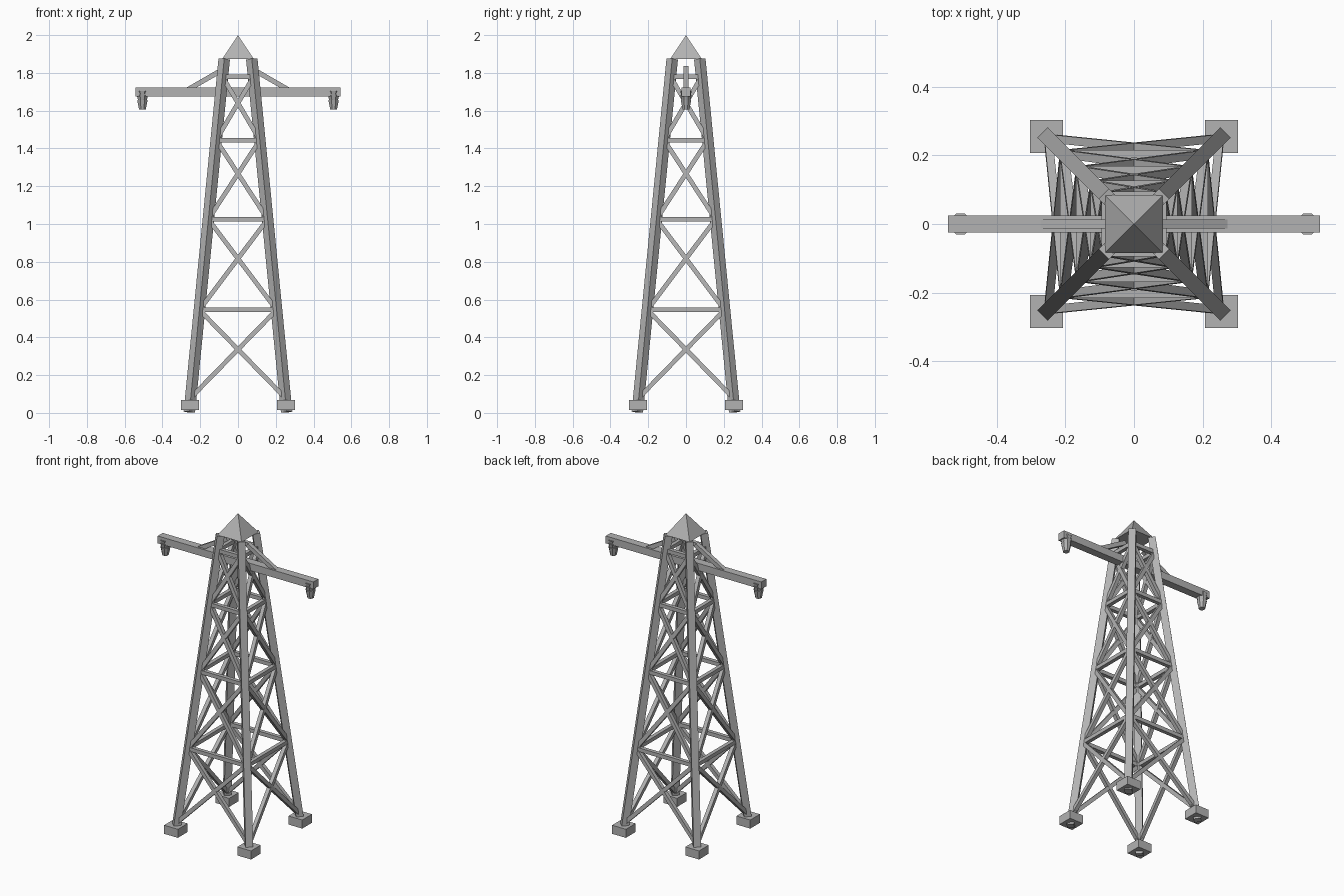
import bpy, bmesh, math
from mathutils import Vector, Matrix

if "Cube" in bpy.data.objects:
    bpy.data.objects.remove(bpy.data.objects["Cube"])

steel = bpy.data.materials.new("steel_grey")
steel.diffuse_color = (0.45, 0.45, 0.45, 1)
steel.use_nodes = True
steel.node_tree.nodes["Principled BSDF"].inputs["Base Color"].default_value = steel.diffuse_color


def finish(name, bm):
    bmesh.ops.recalc_face_normals(bm, faces=bm.faces)
    me = bpy.data.meshes.new(name)
    bm.to_mesh(me)
    bm.free()
    me.materials.append(steel)
    ob = bpy.data.objects.new(name, me)
    bpy.context.collection.objects.link(ob)
    return ob


def box(name, centre, size):
    bm = bmesh.new()
    bmesh.ops.create_cube(bm, size=1, matrix=Matrix.Translation(centre) @ Matrix.Diagonal((*size, 1)))
    return finish(name, bm)


def beam(name, a, b, width, facing):
    """Square bar from a to b with one side turned towards 'facing'."""
    a, b = Vector(a), Vector(b)
    z = (b - a).normalized()
    x = Vector(facing)
    x = (x - z * x.dot(z)).normalized()
    y = z.cross(x)
    rot = Matrix((x, y, z)).transposed().to_4x4()
    bm = bmesh.new()
    bmesh.ops.create_cube(bm, size=1, matrix=Matrix.Translation((a + b) / 2) @ rot
                          @ Matrix.Diagonal((width, width, (b - a).length, 1)))
    return finish(name, bm)


def leg_at(z):
    """Distance of the leg axis from the centre planes at height z."""
    return 0.258 + (0.073 - 0.258) * z / 1.873


# Legs and footings
for sx in (-1, 1):
    for sy in (-1, 1):
        lo, hi = leg_at(0.004), leg_at(1.873)
        beam("leg", (sx * lo, sy * lo, 0.004), (sx * hi, sy * hi, 1.873), 0.043, (sx, sy, 0))
        box("footing", (sx * 0.255, sy * 0.255, 0.042), (0.096, 0.096, 0.054))

# Lattice bracing on the four sides
levels = (0.08, 0.545, 1.025, 1.444, 1.78)
for side in range(4):
    turn = Matrix.Rotation(side * math.pi / 2, 3, 'Z')
    out = turn @ Vector((0, -1, 0))

    def node(s, z):
        r = leg_at(z)
        return turn @ Vector((s * r, -r, z))

    for z0, z1 in zip(levels, levels[1:]):
        beam("cross_brace", node(-1, z0), node(1, z1), 0.024, out)
        beam("cross_brace", node(1, z0), node(-1, z1), 0.024, out)
        beam("level_brace", node(-1, z1), node(1, z1), 0.024, out)

# Pyramid cap
bm = bmesh.new()
bmesh.ops.create_cone(bm, cap_ends=True, segments=4, radius1=0.084 * math.sqrt(2), radius2=0, depth=0.127,
                      matrix=Matrix.Translation((0, 0, 1.9365)) @ Matrix.Rotation(math.pi / 4, 4, 'Z'))
finish("peak_cap", bm)

# Crossarm with stays and hanging insulators
box("crossarm", (0, 0, 1.699), (1.085, 0.05, 0.046))
for s in (-1, 1):
    beam("arm_stay", (s * 0.268, 0, 1.71), (s * 0.07, 0, 1.824), 0.026, (0, 1, 0))
    bm = bmesh.new()
    for top, bottom, r_top, r_bottom in ((1.703, 1.683, 0.033, 0.027),
                                         (1.683, 1.657, 0.033, 0.025),
                                         (1.657, 1.605, 0.030, 0.019)):
        bmesh.ops.create_cone(bm, cap_ends=True, segments=8, radius1=r_bottom, radius2=r_top, depth=top - bottom,
                              matrix=Matrix.Translation((s * 0.506, 0, (top + bottom) / 2))
                              @ Matrix.Rotation(math.pi / 8, 4, 'Z'))
    finish("insulator", bm)
